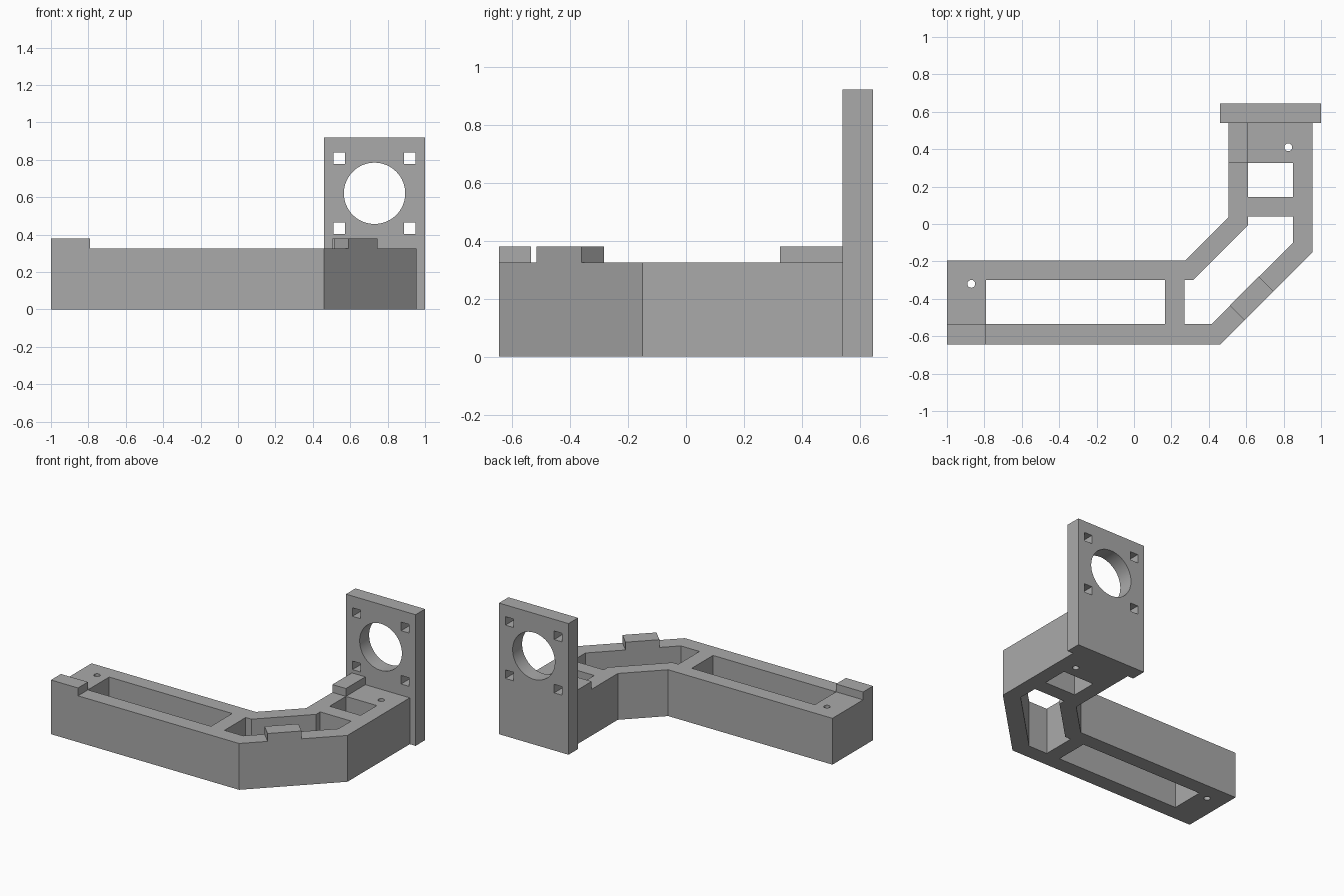
import bpy, bmesh
from math import cos, sin, tau, radians
from mathutils import Matrix

if "Cube" in bpy.data.objects:
    bpy.data.objects.remove(bpy.data.objects["Cube"])

GREY = (0.4, 0.4, 0.4, 1)
grey = bpy.data.materials.new("plain grey")
grey.use_nodes = True
grey.diffuse_color = GREY
grey.node_tree.nodes["Principled BSDF"].inputs["Base Color"].default_value = GREY


def rect(x0, y0, x1, y1):
    return [(x0, y0), (x1, y0), (x1, y1), (x0, y1)]


def circle(x, y, r, n):
    return [(x + r * cos(tau * i / n), y + r * sin(tau * i / n)) for i in range(n)]


def slab(name, outline, low, high, holes=(), matrix=Matrix()):
    """Extrude an outline with through holes from low to high."""
    curve = bpy.data.curves.new(name, "CURVE")
    curve.dimensions = "2D"
    curve.fill_mode = "BOTH"
    curve.extrude = (high - low) / 2
    for loop in [outline, *holes]:
        spline = curve.splines.new("POLY")
        spline.points.add(len(loop) - 1)
        for point, (x, y) in zip(spline.points, loop):
            point.co = (x, y, 0, 1)
        spline.use_cyclic_u = True
    temp = bpy.data.objects.new(name + " profile", curve)
    bpy.context.collection.objects.link(temp)
    bpy.context.view_layer.update()
    evaluated = temp.evaluated_get(bpy.context.evaluated_depsgraph_get())
    mesh = bpy.data.meshes.new_from_object(evaluated)
    bpy.data.objects.remove(temp)

    # Weld caps to walls and move the slab into place
    bm = bmesh.new()
    bm.from_mesh(mesh)
    bmesh.ops.remove_doubles(bm, verts=bm.verts, dist=0.0005)
    bmesh.ops.transform(bm, verts=bm.verts,
                        matrix=matrix @ Matrix.Translation((0, 0, (low + high) / 2)))
    bmesh.ops.recalc_face_normals(bm, faces=bm.faces)
    bmesh.ops.dissolve_limit(bm, angle_limit=radians(0.5), verts=bm.verts, edges=bm.edges)
    bm.to_mesh(mesh)
    bm.free()
    mesh.name = name
    mesh.materials.clear()
    mesh.materials.append(grey)
    obj = bpy.data.objects.new(name, mesh)
    bpy.context.collection.objects.link(obj)
    bpy.ops.object.select_all(action="DESELECT")
    obj.select_set(True)
    bpy.context.view_layer.objects.active = obj
    bpy.ops.object.shade_smooth_by_angle(angle=radians(30))
    return obj


TOP, LIP = 0.325, 0.38

# Bent arm with three open bays and two screw holes
arm = [(-1, -0.645), (0.46, -0.645), (0.955, -0.15), (0.955, 0.54),
       (0.505, 0.54), (0.505, 0.035), (0.275, -0.195), (-1, -0.195)]
corner_bay = [(0.27, -0.535), (0.415, -0.535), (0.85, -0.1), (0.85, 0.04),
              (0.61, 0.04), (0.61, -0.005), (0.315, -0.3), (0.27, -0.3)]
slab("arm", arm, 0, TOP, [
    rect(-0.79, -0.535, 0.165, -0.3),
    corner_bay,
    rect(0.61, 0.145, 0.85, 0.325),
    circle(-0.87, -0.32, 0.021, 24),
    circle(0.825, 0.41, 0.021, 24),
])

# Raised lips on the arm
slab("end_lip", rect(-1, -0.645, -0.79, -0.535), TOP, LIP)
slab("plate_lip", rect(0.505, 0.325, 0.61, 0.54), TOP, LIP)
slab("corner_lip", [(0.59, -0.515), (0.745, -0.36), (0.667, -0.282), (0.512, -0.437)],
     TOP, LIP)

# Upright mounting plate with a round bore and four square holes
bolts = [rect(x - 0.031, z - 0.03, x + 0.031, z + 0.03)
         for x in (0.541, 0.919) for z in (0.434, 0.808)]
slab("mounting_plate", rect(0.46, 0, 1, 0.92), -0.645, -0.54,
     [circle(0.73, 0.621, 0.164, 64), *bolts],
     Matrix.Rotation(radians(90), 4, "X"))
